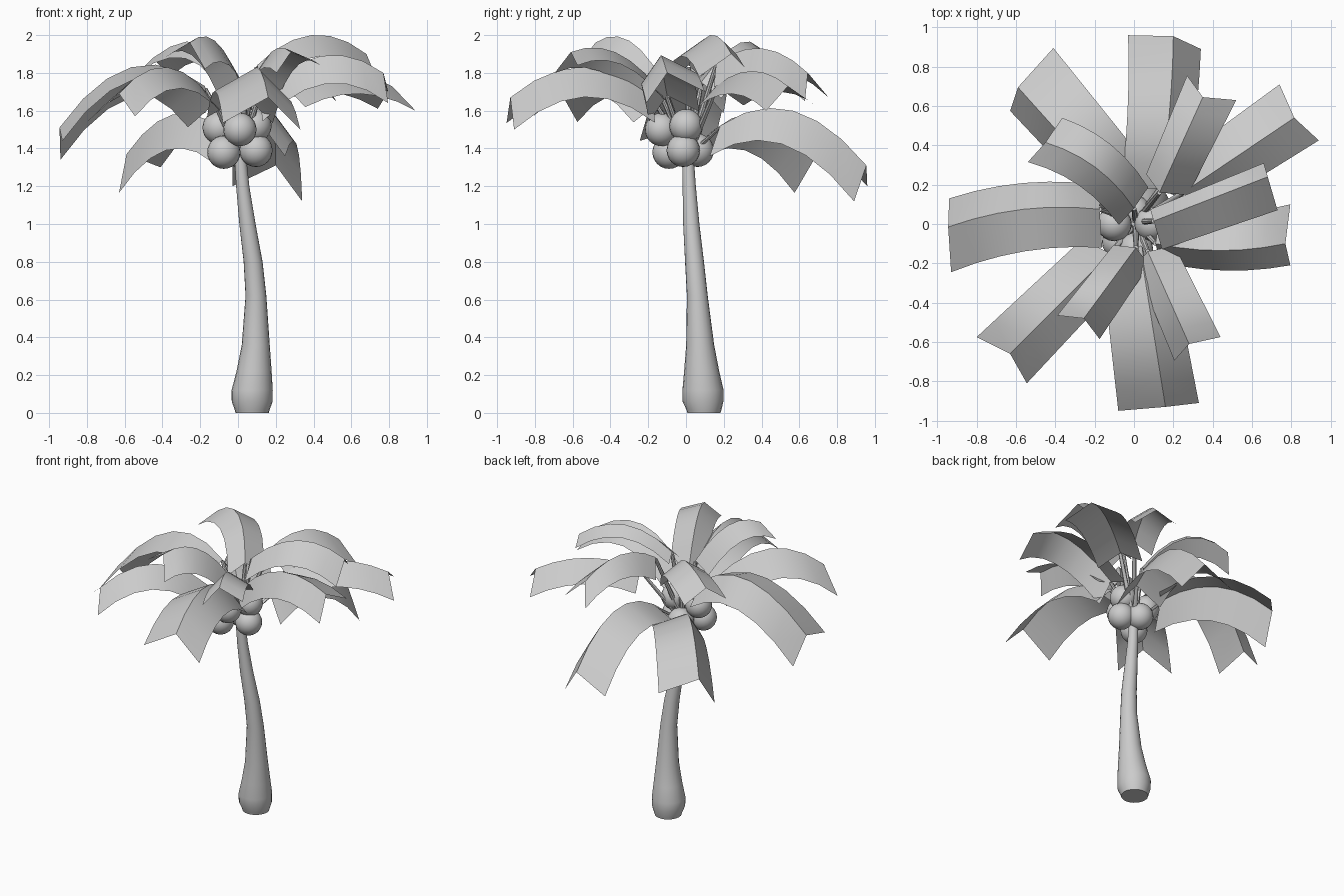
import bpy, bmesh, math
from mathutils import Vector

cube = bpy.data.objects.get("Cube")
if cube:
    bpy.data.objects.remove(cube, do_unlink=True)

grey = bpy.data.materials.new("plain_grey")
grey.use_nodes = True
shade = (0.6, 0.6, 0.6, 1)
grey.diffuse_color = shade
grey.node_tree.nodes["Principled BSDF"].inputs["Base Color"].default_value = shade


def finish(bm, name, angle):
    """Turn a bmesh into a named, shaded object."""
    mesh = bpy.data.meshes.new(name)
    bm.to_mesh(mesh)
    bm.free()
    mesh.materials.append(grey)
    obj = bpy.data.objects.new(name, mesh)
    bpy.context.scene.collection.objects.link(obj)
    bpy.ops.object.select_all(action='DESELECT')
    obj.select_set(True)
    bpy.context.view_layer.objects.active = obj
    bpy.ops.object.shade_smooth_by_angle(angle=math.radians(angle))
    return obj


def tube(name, stations, sides):
    """Loft level rings through (x, y, z, radius) stations and cap the ends."""
    bm = bmesh.new()
    rings = []
    for x, y, z, r in stations:
        turns = [math.tau * i / sides for i in range(sides)]
        rings.append([bm.verts.new((x + r * math.cos(a), y + r * math.sin(a), z)) for a in turns])
    for low, high in zip(rings, rings[1:]):
        for i in range(sides):
            j = (i + 1) % sides
            bm.faces.new((low[i], low[j], high[j], high[i]))
    bm.faces.new(rings[0][::-1])
    bm.faces.new(rings[-1])
    return finish(bm, name, 40)


def frond(name, base, mid_height, tip, left, right, bow=0, segments=6):
    """Folded leaf strip: an arched ridge with a sloping panel on each side, plus its stem.
    A positive bow bends the ridge clockwise as seen from above."""
    base, tip = Vector(base), Vector(tip)
    left, right = Vector(left) - tip, Vector(right) - tip
    run = tip - base
    sideways = Vector((run.y, -run.x, 0)).normalized()
    bm = bmesh.new()
    rows = []
    for i in range(segments + 1):
        t = i / segments
        arch = 4 * t * (1 - t)
        ridge = base.lerp(tip, t) + sideways * bow * arch
        ridge.z += arch * (mid_height - (base.z + tip.z) / 2)
        spread = 0.85 + 0.15 * t
        rows.append([bm.verts.new(p) for p in (ridge + left * spread, ridge, ridge + right * spread)])
    for a, b in zip(rows, rows[1:]):
        for k in range(2):
            bm.faces.new((a[k], a[k + 1], b[k + 1], b[k]))
    bmesh.ops.recalc_face_normals(bm, faces=bm.faces)
    if sum(f.normal.z for f in bm.faces) < 0:
        bmesh.ops.reverse_faces(bm, faces=bm.faces)
    finish(bm, name + "_leaf", 25)
    # Stem from the crown of the trunk to the underside of the leaf
    root = Vector((0.01, 0.01, 1.36))
    stem = []
    for i in range(5):
        t = i / 4
        p = root.lerp(base, t)
        stem.append((p.x, p.y, p.z - 0.01 * t, 0.02 - 0.008 * t))
    tube(name + "_stem", stem, 8)


# Leaning trunk, swollen at the foot
tube("trunk", [
    (0.075, 0.095, 0, 0.088), (0.075, 0.095, 0.015, 0.092), (0.075, 0.09, 0.06, 0.108),
    (0.075, 0.09, 0.12, 0.109), (0.085, 0.083, 0.22, 0.093), (0.094, 0.075, 0.36, 0.074),
    (0.095, 0.06, 0.62, 0.055), (0.08, 0.045, 0.8, 0.05), (0.05, 0.028, 1, 0.043),
    (0.025, 0.017, 1.2, 0.035), (0.012, 0.01, 1.36, 0.031), (0.01, 0.01, 1.46, 0.026),
], 20)

# Cluster of round nuts under the leaves
nuts = [(0.01, -0.13, 1.5), (0.09, 0, 1.52), (-0.1, 0, 1.51),
        (-0.075, -0.09, 1.38), (0.095, -0.015, 1.39), (0, 0.06, 1.39)]
for n, place in enumerate(nuts):
    bm = bmesh.new()
    bmesh.ops.create_uvsphere(bm, u_segments=20, v_segments=12, radius=0.088)
    bmesh.ops.translate(bm, verts=bm.verts, vec=place)
    finish(bm, f"nut_{n + 1}", 40)

# Lower ring of long fronds: base, height at middle, tip of ridge, tips of both edges
frond("back", (0.13, 0.18, 1.52), 1.6, (0.2, 0.955, 1.31),
      (-0.03, 0.96, 1.2), (0.34, 0.89, 1.12), bow=0.015)
frond("back_left", (0.25, 0.16, 1.73), 1.81, (0.815, 0.54, 1.73),
      (0.74, 0.71, 1.61), (0.94, 0.425, 1.6))
frond("left", (0.11, -0.1, 1.68), 1.89, (0.77, -0.1, 1.8),
      (0.795, 0.1, 1.7), (0.795, -0.21, 1.64), bow=0.035)
frond("front", (0.04, -0.18, 1.68), 1.83, (0.16, -0.93, 1.67),
      (-0.08, -0.95, 1.535), (0.33, -0.91, 1.5))
frond("front_right", (-0.12, -0.15, 1.64), 1.83, (-0.63, -0.66, 1.69),
      (-0.8, -0.575, 1.54), (-0.545, -0.81, 1.57))
frond("right", (-0.175, 0.075, 1.73), 1.83, (-0.945, -0.015, 1.51),
      (-0.94, 0.13, 1.34), (-0.93, -0.245, 1.44), bow=0.045)
frond("back_right", (-0.1, 0.15, 1.5), 1.58, (-0.59, 0.695, 1.37),
      (-0.41, 0.895, 1.3), (-0.63, 0.575, 1.165))

# Upper ring of short, raised fronds
frond("upper_back", (0.13, 0.16, 1.85), 1.93, (0.35, 0.645, 1.8),
      (0.27, 0.755, 1.67), (0.52, 0.63, 1.65))
frond("upper_left", (0.1, 0.015, 1.84), 2, (0.68, 0.24, 1.9),
      (0.66, 0.31, 1.83), (0.73, 0.07, 1.78))
frond("upper_front_left", (0.07, -0.14, 1.71), 1.91, (0.28, -0.61, 1.91),
      (0.205, -0.695, 1.8), (0.44, -0.575, 1.84))
frond("upper_front_right", (0.01, -0.12, 1.75), 1.97, (-0.255, -0.48, 1.96),
      (-0.39, -0.465, 1.88), (-0.175, -0.585, 1.82))
frond("upper_back_right", (0, 0.08, 1.75), 1.96, (-0.45, 0.415, 1.88),
      (-0.365, 0.54, 1.78), (-0.54, 0.315, 1.79), bow=0.05)
